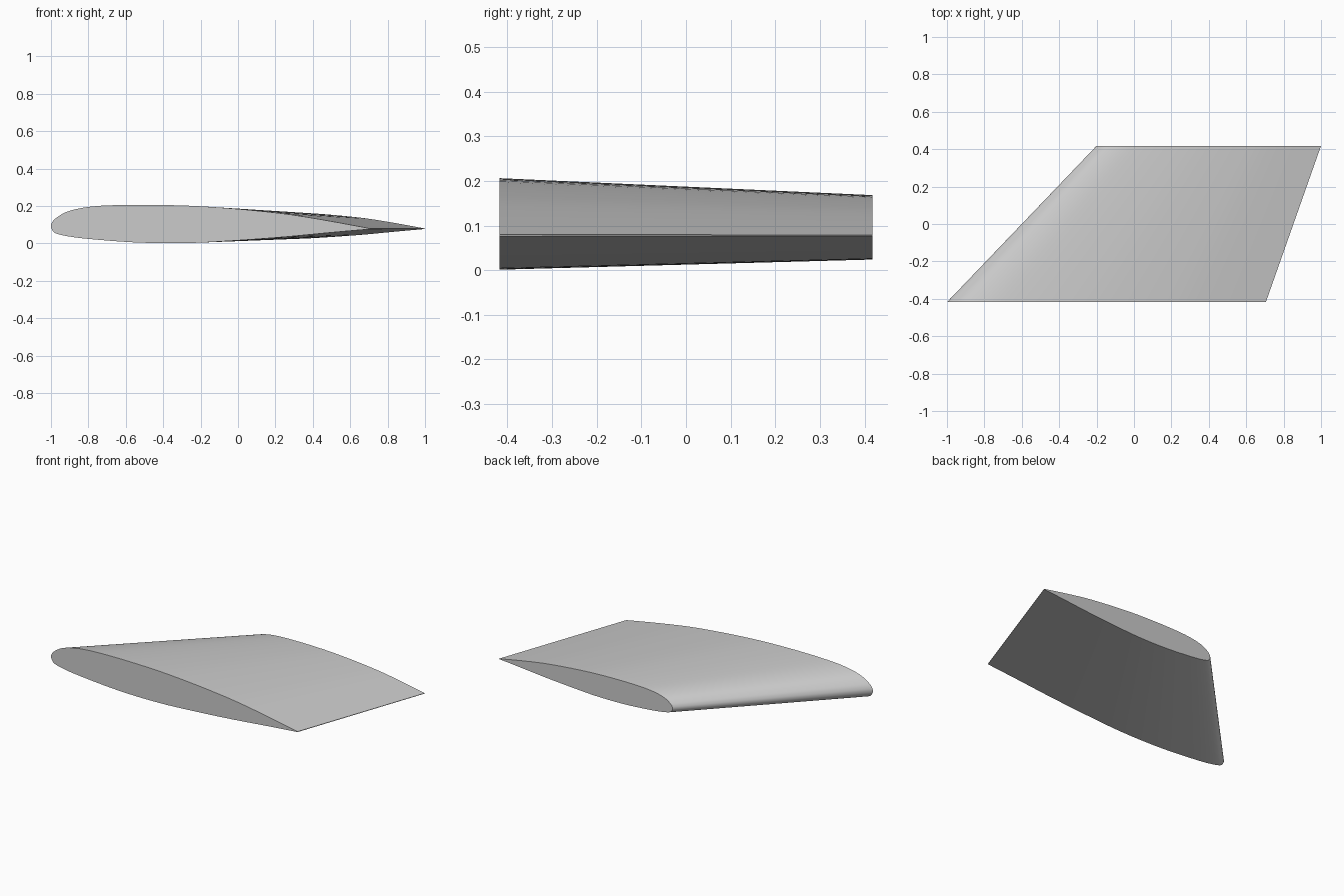
import bpy
import bmesh
from mathutils import Vector

old = bpy.data.objects.get("Cube")
if old:
    bpy.data.objects.remove(old, do_unlink=True)

grey = bpy.data.materials.new("light grey")
grey.use_nodes = True
grey.diffuse_color = (0.6, 0.6, 0.6, 1)
grey.node_tree.nodes["Principled BSDF"].inputs["Base Color"].default_value = (0.6, 0.6, 0.6, 1)

# Aerofoil outline in percent of chord: top from the trailing edge, round the nose, then underside
OUTLINE = [(100, .1), (87, 2.5), (75, 4.45), (65, 5.6), (55, 6.5), (45, 7.15), (35, 7.45),
           (25, 7.5), (15.4, 7.2), (9, 6.4), (4.4, 5.1), (1.4, 3.2), (.3, 1.9), (0, .8),
           (.4, -.4), (1.9, -1.6), (7.5, -2.7), (15.4, -3.5), (25, -4.2), (35, -4.5),
           (45, -4.4), (53, -4), (65, -3.2), (75, -2.4), (87, -1.25), (100, -.1)]
TRAILING_Z = 0.078


def smooth_path(points, steps=3):
    """Catmull-Rom curve through the points."""
    pts = [Vector(p) / 100 for p in points]
    pts = [2 * pts[0] - pts[1]] + pts + [2 * pts[-1] - pts[-2]]
    path = []
    for a, b, c, d in zip(pts, pts[1:], pts[2:], pts[3:]):
        for i in range(steps):
            t = i / steps
            path.append(b + 0.5 * t * (c - a + t * (2 * a - 5 * b + 4 * c - d
                                                  + t * (3 * (b - c) + d - a))))
    return path + [pts[-2]]


section = smooth_path(OUTLINE)
bm = bmesh.new()


def add_section(y, nose_x, tail_x):
    chord = tail_x - nose_x
    return [bm.verts.new((nose_x + p.x * chord, y, TRAILING_Z + p.y * chord)) for p in section]


# Swept, tapered wing between the root and tip sections
root = add_section(-0.418, -1, 0.705)
tip = add_section(0.418, -0.2, 1)
for i in range(len(root)):
    j = (i + 1) % len(root)
    bm.faces.new((root[i], root[j], tip[j], tip[i]))
bm.faces.new(root)
bm.faces.new(tip)
bmesh.ops.recalc_face_normals(bm, faces=bm.faces)

mesh = bpy.data.meshes.new("wing")
bm.to_mesh(mesh)
bm.free()
mesh.materials.append(grey)
wing = bpy.data.objects.new("wing", mesh)
bpy.context.collection.objects.link(wing)

# Smooth skin, crisp end caps and trailing edge
bpy.ops.object.select_all(action='DESELECT')
wing.select_set(True)
bpy.context.view_layer.objects.active = wing
bpy.ops.object.shade_smooth_by_angle()
